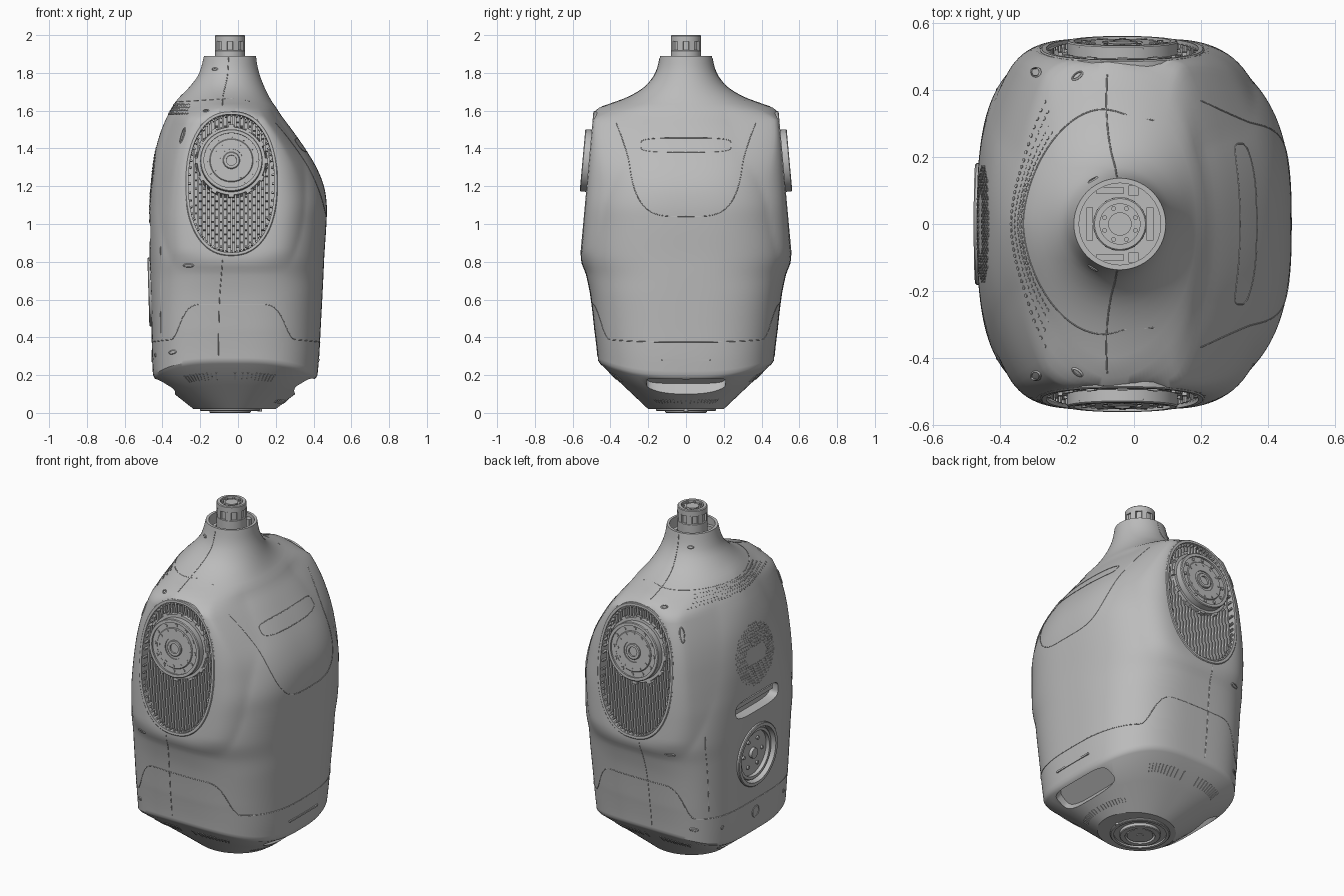
import bpy, bmesh, math
from mathutils import Matrix, Vector

cube = bpy.data.objects.get("Cube")
if cube:
    bpy.data.objects.remove(cube)

GREY = (0.5, 0.5, 0.5, 1)
mat = bpy.data.materials.new("shell_grey")
mat.use_nodes = True
mat.diffuse_color = GREY
mat.node_tree.nodes["Principled BSDF"].inputs["Base Color"].default_value = GREY
TAU, PI, AXIS = math.tau, math.pi, -0.042

# Torso sections: height, back x, chest x, half width, chest and back squareness
KEYS = [(.19, -.45, .42, .465, 2.8, 3.8), (.3, -.455, .43, .472, 2.8, 3.8),
        (.45, -.458, .438, .485, 2.8, 3.8), (.62, -.462, .447, .505, 2.8, 3.7),
        (.72, -.465, .452, .525, 2.7, 3.5), (.83, -.468, .457, .553, 2.7, 3.3),
        (1, -.47, .468, .543, 2.7, 3.1), (1.1, -.468, .47, .535, 2.7, 2.9),
        (1.2, -.463, .455, .525, 2.6, 2.7), (1.3, -.452, .415, .516, 2.6, 2.5),
        (1.4, -.435, .355, .507, 2.5, 2.2), (1.5, -.405, .285, .498, 2.3, 1.9),
        (1.58, -.37, .225, .488, 2, 1.7), (1.61, -.353, .207, .47, 2, 1.6),
        (1.64, -.335, .185, .39, 2, 1.7), (1.67, -.312, .167, .31, 2, 1.8),
        (1.72, -.262, .142, .225, 2, 2), (1.78, -.215, .118, .172, 2, 2),
        (1.83, -.195, .104, .15, 2, 2), (1.89, -.18, .095, .137, 2, 2)]


def spow(v, e):
    return math.copysign(abs(v) ** e, v)


def clamp(v):
    return max(0, min(1, v))


def section(z):
    """Smoothly interpolated centre, half depth, half width and squareness."""
    i = max(k for k in range(len(KEYS) - 1) if KEYS[k][0] <= z or k == 0)
    a, b = KEYS[i], KEYS[i + 1]
    p, q = KEYS[max(i - 1, 0)], KEYS[min(i + 2, len(KEYS) - 1)]
    h = b[0] - a[0]
    t = (z - a[0]) / h
    out = []
    for c in range(1, 6):
        m0 = (b[c] - p[c]) / (b[0] - p[0]) * h
        m1 = (q[c] - a[c]) / (q[0] - a[0]) * h
        d = b[c] - a[c]
        out.append(a[c] + t * m0 + t * t * (3 * d - 2 * m0 - m1) + t ** 3 * (m0 + m1 - 2 * d))
    return (out[0] + out[1]) / 2, (out[1] - out[0]) / 2, out[2], out[3], out[4]


def surf(z, a):
    cx, hx, hy, chest, back = section(z)
    c, s = math.cos(a), math.sin(a)
    n = chest if c > 0 else back
    x, y = cx + hx * spow(c, 2 / n), hy * spow(s, 2 / n)
    # Swell out to meet the tilted shoulder socket
    r = ((abs(x + .035) / .245) ** 2.3 + (abs(z - 1.215) / .385) ** 2.3) ** (1 / 2.3)
    k = clamp(1 - (r - 1) / .6) * clamp((abs(s) - .45) / .3) * clamp((1.62 - z) / .06) * clamp((z - .75) / .1)
    y += math.copysign(k * max(0, .521 - (z - 1.215) * .091 - abs(y)), y)
    return Vector((x, y, z + .08 * clamp(1 - (z - .19) / .25) * s * s))


def low(t, a):
    """Tapered underside: t = 1 at the rim, 0 at the flat base."""
    base = Vector((-.018 + .217 * math.cos(a), .2 * math.sin(a), .02))
    return base.lerp(surf(.19, a), t)


def angle_at(y, z, back=False):
    _, _, hy, chest_n, back_n = section(z)
    a = math.asin(spow(max(-1, min(1, y / hy)), (back_n if back else chest_n) / 2))
    return PI - a if back else a


def frame(fn, u, a):
    """Surface frame: X around, Y up, Z outward."""
    p = fn(u, a)
    e = 0.004
    x = (fn(u, a + e) - fn(u, a - e)).normalized()
    z = x.cross(fn(min(u + e, 1.889), a) - fn(max(u - e, 0), a)).normalized()
    return Matrix.Translation(p) @ Matrix((x, z.cross(x), z)).transposed().to_4x4()


def at(x, y, z=0):
    return Matrix.Translation((x, y, z))


def cyl(bm, m, r, d0, d1, seg=48, r2=None):
    bmesh.ops.create_cone(bm, cap_ends=True, segments=seg, radius1=r, radius2=r if r2 is None else r2,
                          depth=d1 - d0, matrix=m @ at(0, 0, (d0 + d1) / 2))


def box(bm, m, sx, sy, sz):
    bmesh.ops.create_cube(bm, size=1, matrix=m @ Matrix.Diagonal((sx, sy, sz, 1)))


def loft(bm, rings, closed=False):
    vs = [[bm.verts.new(p) for p in ring] for ring in rings]
    n = len(vs[0])
    for a, b in zip(vs, vs[1:] + ([vs[0]] if closed else [])):
        for i in range(n):
            bm.faces.new((a[i], a[(i + 1) % n], b[(i + 1) % n], b[i]))
    if not closed:
        bm.faces.new(vs[0][::-1])
        bm.faces.new(vs[-1])


def oval(m, rx, ry, d, e=2.0, seg=72):
    return [m @ Vector((rx * spow(math.cos(TAU * i / seg), 2 / e),
                        ry * spow(math.sin(TAU * i / seg), 2 / e), d)) for i in range(seg)]


def hoop(bm, m, rx, ry, w, d0, d1, e=2.0):
    loft(bm, [oval(m, rx, ry, d0, e), oval(m, rx, ry, d1 - .004, e), oval(m, rx - .004, ry - .004, d1, e),
              oval(m, rx - w, ry - w, d1, e), oval(m, rx - w, ry - w, d0, e)], True)


def finish(name, bm, mirror=False, cutters=()):
    bmesh.ops.recalc_face_normals(bm, faces=bm.faces)
    me = bpy.data.meshes.new(name)
    bm.to_mesh(me)
    bm.free()
    ob = bpy.data.objects.new(name, me)
    bpy.context.collection.objects.link(ob)
    me.materials.append(mat)
    bpy.ops.object.select_all(action="DESELECT")
    ob.select_set(True)
    bpy.context.view_layer.objects.active = ob
    if mirror:
        mod = ob.modifiers.new("other_side", "MIRROR")
        mod.use_axis = (False, True, False)
        mod.use_mirror_merge = False
        bpy.ops.object.modifier_apply(modifier=mod.name)
    for c in cutters:
        mod = ob.modifiers.new("cut", "BOOLEAN")
        mod.object, mod.operation, mod.solver = c, "DIFFERENCE", "EXACT"
        bpy.ops.object.modifier_apply(modifier=mod.name)
        bpy.data.objects.remove(c)
    bpy.ops.object.shade_smooth_by_angle(angle=math.radians(32))
    return ob


def seam(name, pts, cyclic=False):
    cu = bpy.data.curves.new(name, "CURVE")
    cu.dimensions, cu.bevel_depth, cu.bevel_resolution = "3D", 0.0022, 0
    sp = cu.splines.new("POLY")
    sp.points.add(len(pts) - 1)
    for q, p in zip(sp.points, pts):
        q.co = (*p, 1)
    sp.use_cyclic_u = cyclic
    cu.materials.append(mat)
    bpy.context.collection.objects.link(bpy.data.objects.new(name, cu))


# Shared frames: tilted shoulder socket, back port, back handle
socket = at(-.035, -.525, 1.215) @ Matrix.Rotation(PI / 2 - math.atan(.091), 4, "X")
motor = socket @ at(0, .12)
port, grip = frame(surf, .64, PI), frame(surf, .955, PI)

# Cutters
bm = bmesh.new()
loft(bm, [oval(socket, .235, .375, d, 2.3) for d in (-.075, .2)])
cut_socket = finish("socket_cutter", bm, True)
bm = bmesh.new()
cyl(bm, port, .165, -.03, .1, 64)
loft(bm, [oval(grip, .195, .052, d, 4) for d in (-.06, .1)])
for a in (0, PI):
    m = frame(low, .7, a)
    loft(bm, [oval(m, .21, .064, d, 4) for d in (-.07, .1)])
cut_holes = finish("opening_cutter", bm)

# Main shell with open neck collar
bm = bmesh.new()
angs = [TAU * i / 144 for i in range(144)]
rings = [[low(t, a) for a in angs] for t in (0, .5, .96)]
rings += [[surf(.2 + 1.69 * k / 80, a) for a in angs] for k in range(81)]
rings += [[Vector((AXIS + .122 * math.cos(a), .122 * math.sin(a), z)) for a in angs] for z in (1.89, 1.8)]
loft(bm, rings)
finish("torso_shell", bm, cutters=(cut_socket, cut_holes))

# Shoulder socket rim with inner teeth
bm = bmesh.new()
hoop(bm, socket, .245, .385, .018, -.1, 0, 2.3)
for p in oval(Matrix(), .222, .362, -.03, 2.3, 64):
    turn = Matrix.Rotation(math.atan2(p.y / .36, p.x / .22), 4, "Z")
    box(bm, socket @ Matrix.Translation(p) @ turn, .016, .009, .04)
finish("shoulder_rim", bm, True)

# Shoulder grille: slats with low staggered bridges
bm = bmesh.new()
for i in range(-9, 10):
    x = i * .022
    h = .36 * (1 - abs(x / .222) ** 2.3) ** (1 / 2.3)
    box(bm, socket @ at(x, 0, -.05), .01, 2 * h, .06)
    for k in range(-8, 9):
        y = (k + .5 * (i % 2)) * .044
        if abs(y) < h - .02 and i < 9:
            box(bm, socket @ at(x + .011, y, -.06), .016, .006, .035)
finish("shoulder_grille", bm, True)

# Shoulder motor: housing, flange, hub and bolts
bm = bmesh.new()
cyl(bm, motor, .192, -.08, -.005, 64, .18)
cyl(bm, motor, .165, -.02, .024, 64)
hoop(bm, motor, .165, .165, .02, 0, .034)
hoop(bm, motor, .115, .115, .055, 0, .03)
hoop(bm, motor, .045, .045, .018, 0, .034)
for i in range(12):
    spin = motor @ Matrix.Rotation(TAU * i / 12, 4, "Z")
    cyl(bm, spin @ at(.13, 0), .009, 0, .03, 10)
    cyl(bm, spin @ at(.1, 0), .007, 0, .033, 10)
    box(bm, spin @ at(.186, 0, -.01), .014, .03, .02)
finish("shoulder_motor", bm, True)

# Neck post with windows, and hardware inside the collar
bm = bmesh.new()
post = at(AXIS, 0)
cyl(bm, post, .072, 1.78, 1.985)
hoop(bm, post, .08, .08, .02, 1.78, 1.92)
hoop(bm, post, .08, .08, .02, 1.965, 2)
cyl(bm, post, .035, 1.9, 1.995, 24)
for i in range(8):
    spin = post @ Matrix.Rotation(TAU * (i + .5) / 8, 4, "Z")
    box(bm, spin @ at(.073, 0, 1.943), .014, .03, .05)
    cyl(bm, spin @ at(.05, 0), .007, 1.9, 1.995, 10)
for s in (-1, 1):
    box(bm, at(AXIS - .03, s * .1, 1.82), .08, .02, .06)
    box(bm, at(AXIS + .04, s * .1, 1.83), .03, .03, .08)
    box(bm, at(AXIS + s * .09, 0, 1.82), .02, .1, .05)
finish("neck_post", bm)

# Waist flange under the base
bm = bmesh.new()
cyl(bm, post, .07, .004, .04)
hoop(bm, post @ Matrix.Rotation(PI, 4, "X"), .11, .11, .03, -.04, 0)
hoop(bm, post @ Matrix.Rotation(PI, 4, "X"), .16, .16, .02, -.04, -.01)
cyl(bm, post, .02, 0, .04, 24)
cyl(bm, at(.115, 0), .012, .008, .04, 12)
finish("waist_flange", bm)

# Back port, handle bar and speaker
bm = bmesh.new()
hoop(bm, port, .182, .182, .022, -.04, .012)
hoop(bm, port, .15, .15, .02, -.035, -.008)
cyl(bm, port, .03, -.035, -.012, 24)
for i in range(6):
    cyl(bm, port @ Matrix.Rotation(TAU * i / 6, 4, "Z") @ at(.085, 0), .01, -.035, -.02, 12)
finish("back_port", bm)
bm = bmesh.new()
box(bm, grip @ at(0, .014, -.04), .34, .025, .03)
finish("back_handle", bm)
bm = bmesh.new()
for j in range(-10, 11):
    for i in range(-11, 12):
        y, z = (i + .5 * (j % 2)) * .017, j * .017
        if math.hypot(y, z) < .175 and (abs(y) / .085) ** 4 + (abs(z) / .045) ** 4 > 1:
            cyl(bm, frame(surf, 1.23 + z, angle_at(y, 1.23 + z, True)), .006, -.004, .002, 6)
finish("speaker_grille", bm)

# Shoulder vent dots, underside vents and small fasteners
bm = bmesh.new()
for j in range(4):
    z = 1.585 + .016 * j
    for i in range(-17, 18):
        y = .019 * (i + .5 * (j % 2)) * (1 - .06 * j)
        cyl(bm, frame(surf, z, angle_at(y, z, True)), .006, -.004, .002, 8)
finish("shoulder_vents", bm)
bm = bmesh.new()
for side in (-1, 1):
    for i in range(-11, 10):
        if i != -1:
            box(bm, frame(low, .7, side * PI / 2 - i * .052 * side), .008, .055, .006)
for i in range(-9, 10):
    box(bm, frame(low, .22, i * .07), .007, .03, .006)
box(bm, frame(surf, .28, 0), .26, .01, .008)
finish("underside_vents", bm)
bm = bmesh.new()
for s in (-1, 1):
    for z, a, w, h in ((1.47, 2.3, .016, .045), (1.6, 2.0, .02, .012), (.78, 1.95, .03, .012),
                       (.29, 2.2, .025, .012), (1.82, 2.1, .018, .01), (.3, 2.75, .012, .012)):
        hoop(bm, frame(surf, z, s * a), w, h, .006, -.01, .003)
hoop(bm, frame(surf, .3, PI), .035, .035, .008, -.01, .003)
finish("fastener_rings", bm)

# Panel seams
collar = [surf(1.66 - .015 * math.sin(a - 1.4), a) for a in [1.4 + 3.48 * i / 40 for i in range(41)]]
bib = []
for i in range(49):
    t = PI * i / 48
    y, z = -.31 * spow(math.cos(t), .5), 1.65 - .61 * math.sin(t) ** .6
    bib.append(surf(z, angle_at(y, z)))
seam("chest_panel_seam", collar + bib, True)
slot = oval(Matrix(), .24, .037, 0, 4)
seam("chest_slot_seam", [surf(1.418 + p.y, angle_at(p.x, 1.418 + p.y)) for p in slot], True)


def skirt(a):
    k = clamp((abs(math.sin(a)) - .8) / .18)
    return surf(.375 + .2 * k * k * (3 - 2 * k), a)


seam("skirt_seam", [skirt(a) for a in angs], True)
for s in (-1, 1):
    for name, a, z0, z1 in (("lower_side_seam", 1.62, .24, .82), ("upper_side_seam", 1.62, 1.62, 1.88),
                            ("back_panel_seam", 2.5, .42, .88)):
        seam(name, [surf(z0 + (z1 - z0) * i / 20, s * a) for i in range(21)])
